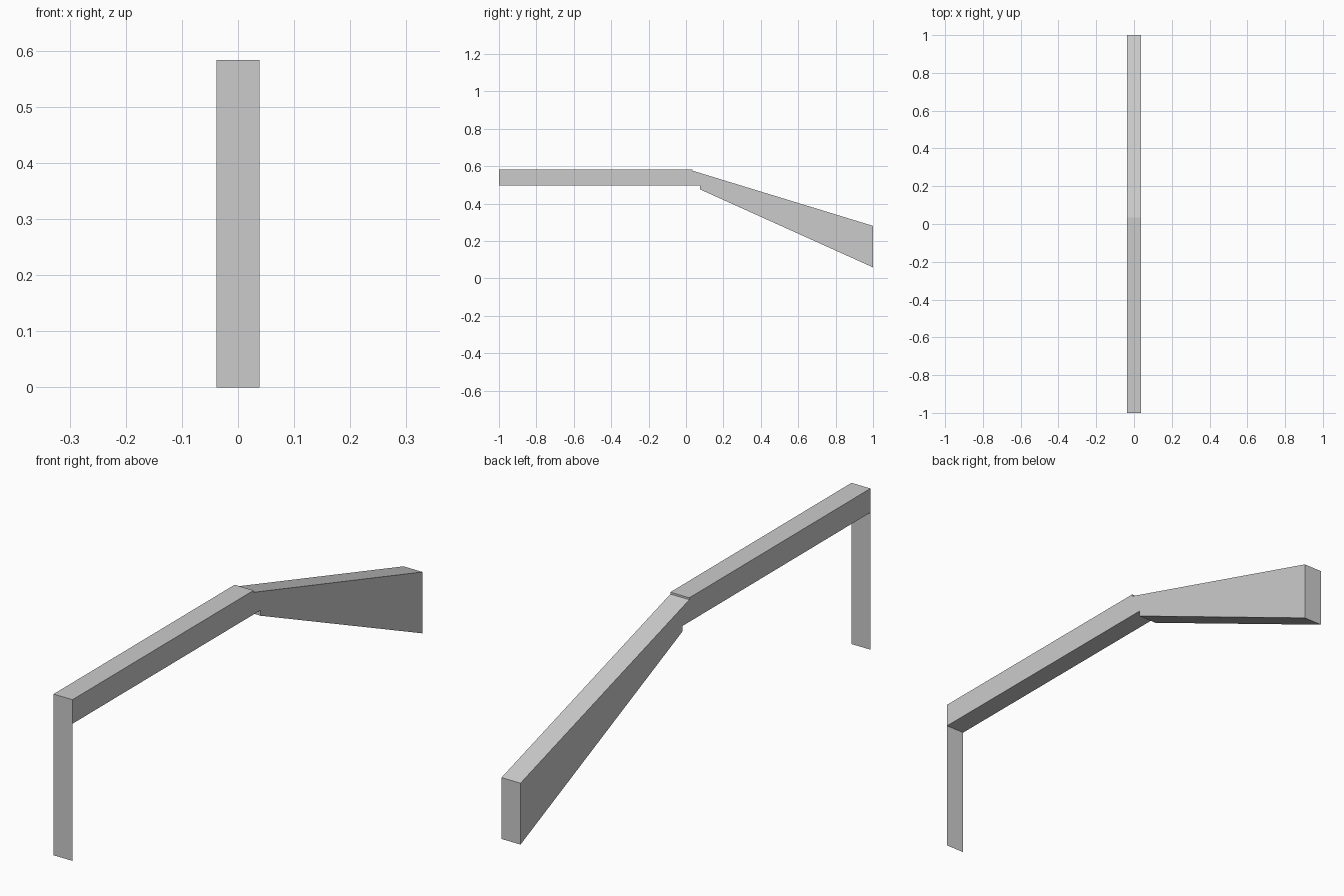
import bpy
import bmesh

cube = bpy.data.objects.get("Cube")
if cube:
    bpy.data.objects.remove(cube, do_unlink=True)

HALF_WIDTH = 0.038

grey = bpy.data.materials.new("light_grey")
grey.use_nodes = True
colour = (0.6, 0.6, 0.6, 1)
grey.diffuse_color = colour
grey.node_tree.nodes["Principled BSDF"].inputs["Base Color"].default_value = colour


def make_part(name, outline, depth=0.0):
    """Face from 3D outline points, extruded along +x when depth is given."""
    bm = bmesh.new()
    face = bm.faces.new([bm.verts.new(p) for p in outline])
    if depth:
        result = bmesh.ops.extrude_face_region(bm, geom=[face], use_keep_orig=True)
        moved = [v for v in result["geom"] if isinstance(v, bmesh.types.BMVert)]
        bmesh.ops.translate(bm, verts=moved, vec=(depth, 0, 0))
        bmesh.ops.recalc_face_normals(bm, faces=bm.faces)
    mesh = bpy.data.meshes.new(name)
    bm.to_mesh(mesh)
    bm.free()
    mesh.materials.append(grey)
    obj = bpy.data.objects.new(name, mesh)
    bpy.context.collection.objects.link(obj)
    return obj


# Level beam with a flared rear arm, as one side profile (y, z)
profile = [(-1, 0.583), (0.035, 0.583), (0.035, 0.576), (1, 0.281),
           (1, 0.059), (0.075, 0.476), (0.075, 0.496), (-1, 0.496)]
make_part("beam_and_rear_arm", [(-HALF_WIDTH, y, z) for y, z in profile],
          2 * HALF_WIDTH)

# Thin front leg: a single sheet hanging from the beam's front end
w = HALF_WIDTH
make_part("front_leg", [(-w, -1, 0), (w, -1, 0), (w, -1, 0.496), (-w, -1, 0.496)])
